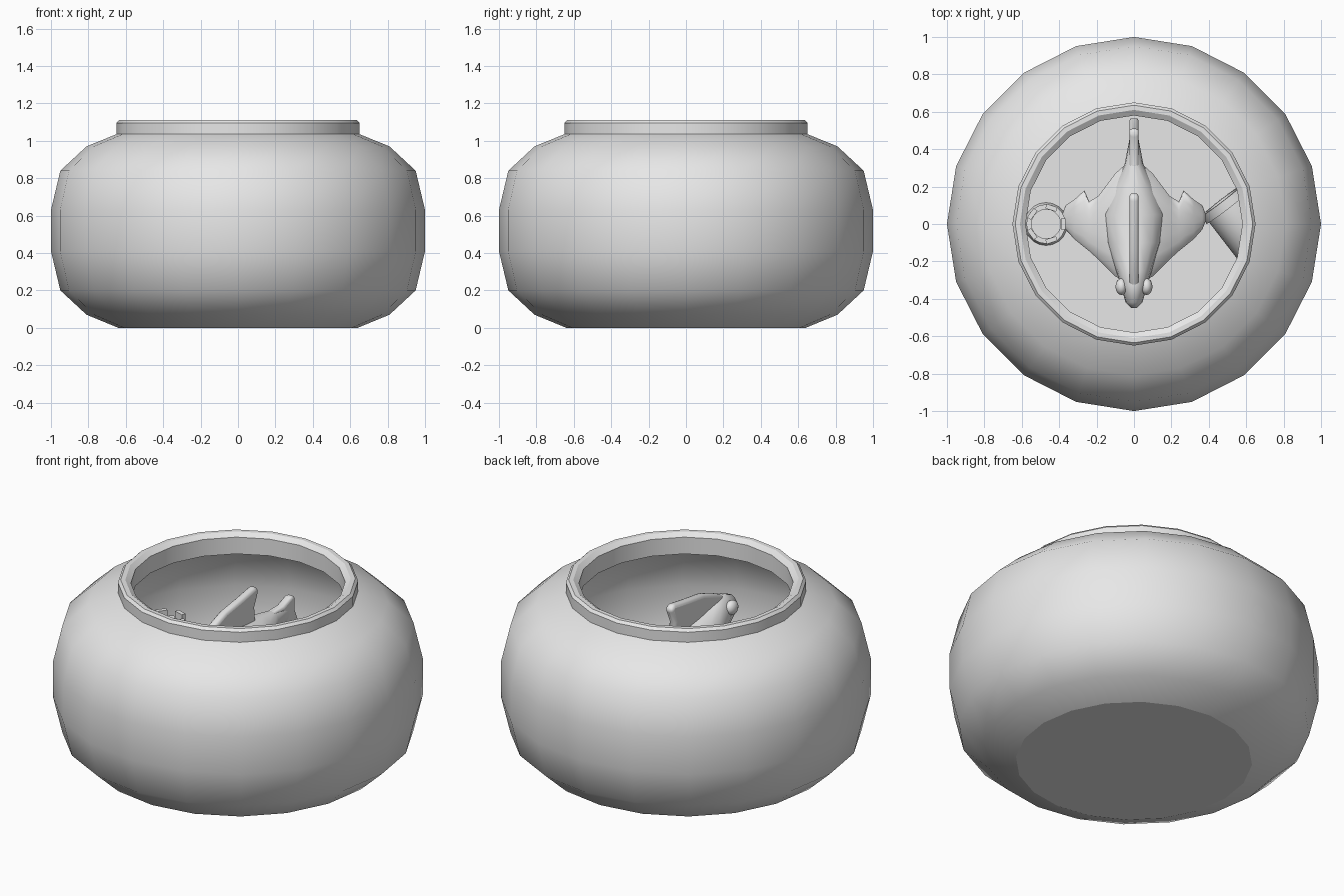
import bpy, bmesh, math
from mathutils import Vector, Matrix

cube = bpy.data.objects.get("Cube")
if cube:
    bpy.data.objects.remove(cube, do_unlink=True)

grey = bpy.data.materials.new("light grey")
grey.use_nodes = True
grey.diffuse_color = (0.8, 0.8, 0.8, 1)
grey.node_tree.nodes["Principled BSDF"].inputs["Base Color"].default_value = (0.8, 0.8, 0.8, 1)


def finish(name, bm, angle):
    """Turn a bmesh into a shaded object with the shared material."""
    bmesh.ops.remove_doubles(bm, verts=bm.verts, dist=0.0005)
    bmesh.ops.recalc_face_normals(bm, faces=bm.faces)
    mesh = bpy.data.meshes.new(name)
    bm.to_mesh(mesh)
    bm.free()
    mesh.materials.append(grey)
    obj = bpy.data.objects.new(name, mesh)
    bpy.context.collection.objects.link(obj)
    bpy.ops.object.select_all(action='DESELECT')
    obj.select_set(True)
    bpy.context.view_layer.objects.active = obj
    bpy.ops.object.shade_smooth_by_angle(angle=math.radians(angle))
    return obj


def bridge(bm, a, b):
    for i in range(len(a)):
        j = (i + 1) % len(a)
        bm.faces.new((a[i], a[j], b[j], b[i]))


def lathe(name, profile, sides, angle, closed=True):
    """Spin (radius, height) points around z; closed joins last to first."""
    bm = bmesh.new()
    rings = []
    for r, z in profile:
        turn = [2 * math.pi * k / sides for k in range(sides)]
        rings.append([bm.verts.new((r * math.cos(t), r * math.sin(t), z)) for t in turn])
    for a, b in zip(rings, rings[1:]):
        bridge(bm, a, b)
    if closed:
        bridge(bm, rings[-1], rings[0])
    bmesh.ops.dissolve_degenerate(bm, dist=0.0001, edges=bm.edges)
    return finish(name, bm, angle)


def loft(name, sections, sides=14):
    """Skin elliptical sections given as (centre, half axis u, half axis v)."""
    bm = bmesh.new()
    rings = []
    for c, u, v in sections:
        turn = [2 * math.pi * k / sides for k in range(sides)]
        rings.append([bm.verts.new(Vector(c) + Vector(u) * math.cos(t) + Vector(v) * math.sin(t))
                      for t in turn])
    for a, b in zip(rings, rings[1:]):
        bridge(bm, a, b)
    bm.faces.new(rings[0])
    bm.faces.new(rings[-1])
    return finish(name, bm, 60)


def plate(name, outline, thick):
    """Upright fin in the yz plane, with rounded edges."""
    bm = bmesh.new()
    face = bm.faces.new([bm.verts.new((-thick / 2, y, z)) for y, z in outline])
    out = bmesh.ops.extrude_face_region(bm, geom=[face])["geom"]
    bmesh.ops.translate(bm, vec=(thick, 0, 0),
                        verts=[g for g in out if isinstance(g, bmesh.types.BMVert)])
    obj = finish(name, bm, 60)
    bevel = obj.modifiers.new("round edges", 'BEVEL')
    bevel.width = thick * 0.4
    bevel.segments = 3
    return obj


# Bowl: thick shell, flat base and raised rim
outer = [(0.64, 0), (0.81, 0.07), (0.95, 0.2), (1, 0.41),
         (1, 0.63), (0.95, 0.84), (0.81, 0.97), (0.65, 1.035)]
inner = [(0.59, 1.0), (0.78, 0.94), (0.92, 0.82), (0.97, 0.62),
         (0.97, 0.42), (0.92, 0.22), (0.79, 0.1), (0.62, 0.03)]
lathe("bowl_shell", outer + inner, 20, 42)
lathe("bowl_base", [(0, 0), (0.64, 0), (0.62, 0.03), (0, 0.03)], 20, 20, closed=False)
lathe("bowl_rim", [(0.62, 1.02), (0.65, 1.035), (0.65, 1.095), (0.635, 1.11),
                   (0.61, 1.11), (0.58, 1.09), (0.58, 0.99)], 20, 30)

# Fish body, from nose to tail root: y, half width, top, bottom
body = [(-0.45, 0.015, 0.82, 0.78), (-0.42, 0.045, 0.86, 0.74), (-0.33, 0.07, 0.9, 0.68),
        (-0.25, 0.095, 0.88, 0.62), (-0.1, 0.15, 0.85, 0.55), (0.05, 0.17, 0.83, 0.54),
        (0.2, 0.11, 0.82, 0.58), (0.32, 0.05, 0.8, 0.65), (0.45, 0.025, 0.79, 0.68)]
loft("fish_body", [((0, y, (t + b) / 2), (w, 0, 0), (0, 0, (t - b) / 2)) for y, w, t, b in body])

# Side fins: x, front y, back y, height, half thickness
wing = [(0, -0.33, 0.36, 0.73, 0.07), (0.1, -0.28, 0.27, 0.72, 0.06),
        (0.19, -0.19, 0.15, 0.69, 0.04), (0.24, -0.145, 0.12, 0.67, 0.03),
        (0.265, -0.125, 0.18, 0.66, 0.03), (0.32, -0.08, 0.13, 0.63, 0.025),
        (0.365, -0.03, 0.1, 0.6, 0.02), (0.385, 0.02, 0.05, 0.59, 0.01)]
for side, s in (("left", 1), ("right", -1)):
    loft(side + "_side_fin", [((s * x, (f + b) / 2, z), (0, (b - f) / 2, 0), (0, 0, t))
                              for x, f, b, z, t in wing])
    bm = bmesh.new()
    bmesh.ops.create_uvsphere(bm, u_segments=16, v_segments=10, radius=1,
                              matrix=Matrix.LocRotScale(Vector((s * 0.067, -0.335, 0.83)), None,
                                                        Vector((0.032, 0.045, 0.042))))
    finish(side + "_eye", bm, 60)

# Upright fins
plate("dorsal_fin", [(-0.38, 0.87), (-0.25, 0.93), (-0.14, 0.97), (0, 0.99), (0.14, 1.015),
                     (0.17, 0.99), (0.13, 0.9), (0.14, 0.8), (-0.3, 0.8)], 0.05)
plate("tail_fin", [(0.3, 0.8), (0.4, 0.8), (0.48, 0.83), (0.51, 0.82), (0.51, 0.74),
                   (0.57, 0.6), (0.53, 0.57), (0.42, 0.66), (0.3, 0.68)], 0.05)
plate("belly_fin", [(-0.1, 0.6), (0.1, 0.6), (0.15, 0.45), (0.11, 0.43), (0, 0.52)], 0.04)

# Ornamental tower with notched top
tower = lathe("tower", [(0, 0.03), (0.115, 0.03), (0.085, 0.15), (0.085, 0.62), (0.105, 0.66),
                        (0.105, 0.72), (0.078, 0.72), (0.078, 0.64), (0, 0.64)], 20, 30, closed=False)
tower.location = (-0.47, 0, 0)
bm = bmesh.new()
for k in range(5):
    turn = Matrix.Rotation(2 * math.pi * k / 5, 4, 'Z')
    bmesh.ops.create_cube(bm, size=1, matrix=turn @ Matrix.LocRotScale(
        Vector((0.091, 0, 0.735)), None, Vector((0.025, 0.06, 0.05))))
finish("tower_battlements", bm, 30).location = tower.location

# Fallen jar lying on the floor
jar = lathe("fallen_jar", [(0, 0), (0.11, 0), (0.13, 0.04), (0.13, 0.29), (0.145, 0.29),
                           (0.145, 0.34), (0.11, 0.34), (0.11, 0.04), (0, 0.04)], 20, 30, closed=False)
jar.location = (0.68, -0.14, 0.18)
jar.rotation_mode = 'QUATERNION'
jar.rotation_quaternion = Vector((-0.6, 0.78, 0.05)).to_track_quat('Z', 'Y')
